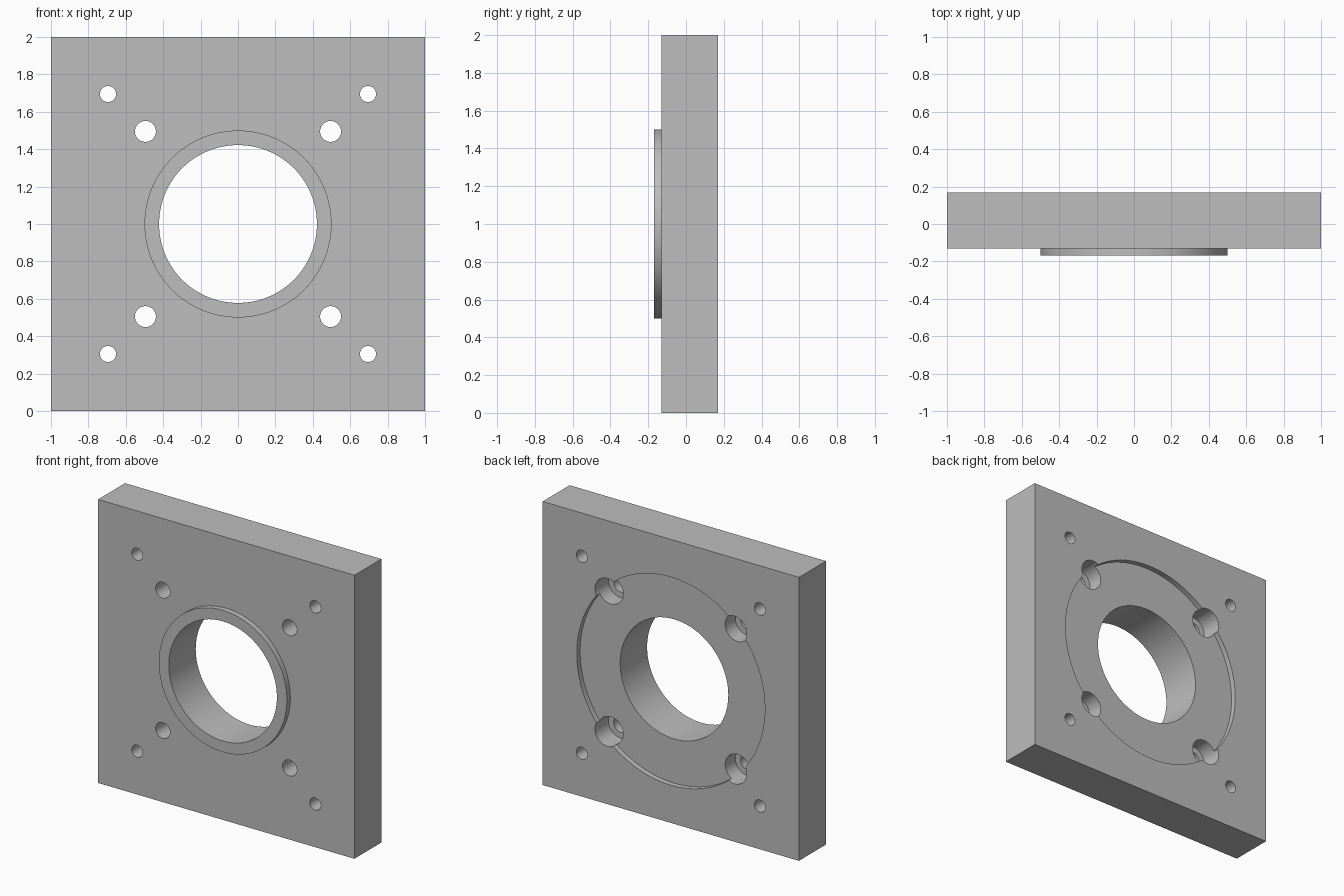
import bpy
import math

if "Cube" in bpy.data.objects:
    bpy.data.objects.remove(bpy.data.objects["Cube"], do_unlink=True)

CENTRE_Z = 1.0
FRONT, BACK = -0.131, 0.169      # plate faces
BOSS_FRONT = -0.169
RECESS_FLOOR = BACK - 0.0375
COUNTERBORE_FLOOR = BACK - 0.15

grey = bpy.data.materials.new("machined grey")
grey.use_nodes = True
colour = (0.51, 0.51, 0.51, 1)
grey.diffuse_color = colour
grey.node_tree.nodes["Principled BSDF"].inputs["Base Color"].default_value = colour


def disc(name, radius, y0, y1, x=0, z=0, sides=96):
    """Cylinder along y between y0 and y1, placed relative to the plate centre."""
    bpy.ops.mesh.primitive_cylinder_add(
        vertices=sides, radius=radius, depth=y1 - y0,
        location=(x, (y0 + y1) / 2, CENTRE_Z + z), rotation=(math.pi / 2, 0, 0))
    obj = bpy.context.object
    obj.name = name
    return obj


def combine(target, tool, operation):
    """Apply a boolean to the target and discard the tool."""
    tool.hide_render = True
    mod = target.modifiers.new(operation.lower(), "BOOLEAN")
    mod.operation = operation
    mod.solver = "EXACT"
    mod.object = tool
    bpy.context.view_layer.objects.active = target
    bpy.ops.object.modifier_apply(modifier=mod.name)
    bpy.data.objects.remove(tool, do_unlink=True)


# Square plate
bpy.ops.mesh.primitive_cube_add(size=1, location=(0, (FRONT + BACK) / 2, CENTRE_Z))
plate = bpy.context.object
plate.name = "mounting_plate"
plate.scale = (2, BACK - FRONT, 2)
bpy.ops.object.transform_apply(location=False, rotation=False, scale=True)

# Raised front collar, shallow back recess and central bore
combine(plate, disc("collar", 0.5, BOSS_FRONT, 0, sides=128), "UNION")
combine(plate, disc("recess_cutter", 0.734, RECESS_FLOOR, 0.4, sides=128), "DIFFERENCE")
combine(plate, disc("bore_cutter", 0.422, -0.5, 0.5, sides=128), "DIFFERENCE")

# Four counterbored screw holes and four small corner holes
for sx in (-1, 1):
    for sz in (-1, 1):
        x, z = 0.495 * sx, 0.495 * sz
        combine(plate, disc("counterbore_cutter", 0.097, COUNTERBORE_FLOOR, 0.4, x, z, 64), "DIFFERENCE")
        combine(plate, disc("screw_hole_cutter", 0.056, -0.5, 0.5, x, z, 48), "DIFFERENCE")
        combine(plate, disc("corner_hole_cutter", 0.043, -0.5, 0.5, 0.695 * sx, 0.695 * sz, 48), "DIFFERENCE")

# Finish
plate.data.materials.clear()
plate.data.materials.append(grey)
for face in plate.data.polygons:
    face.material_index = 0
bpy.ops.object.select_all(action="DESELECT")
plate.select_set(True)
bpy.context.view_layer.objects.active = plate
bpy.ops.object.shade_smooth_by_angle(angle=math.radians(30))
